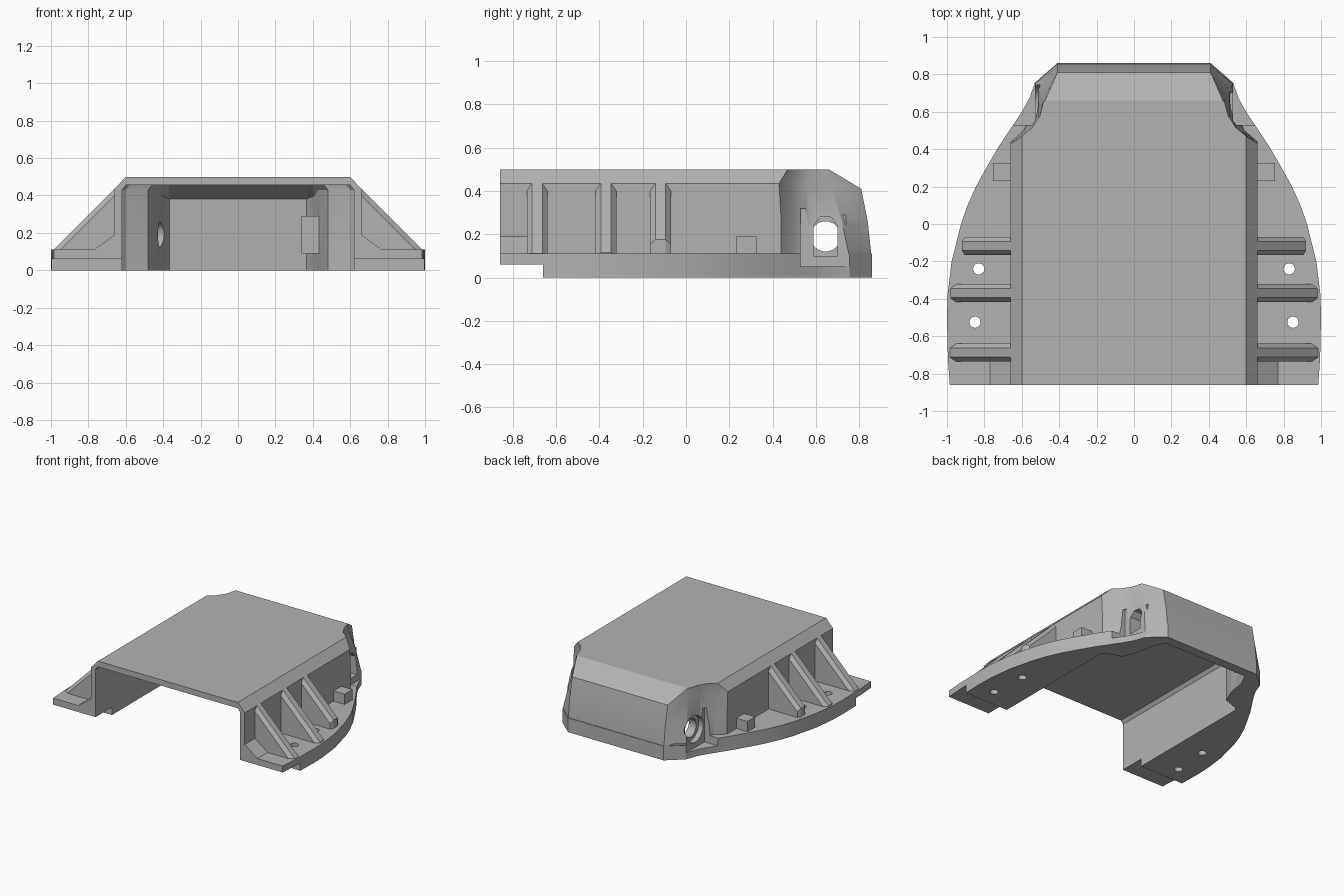
import bpy, bmesh, math

if "Cube" in bpy.data.objects:
    bpy.data.objects.remove(bpy.data.objects["Cube"])

grey = bpy.data.materials.new("plain grey")
grey.use_nodes = True
grey.diffuse_color = (0.45, 0.45, 0.45, 1)
grey.node_tree.nodes["Principled BSDF"].inputs["Base Color"].default_value = (0.45, 0.45, 0.45, 1)


def loft(name, sections):
    """Solid through matching rings of points."""
    bm = bmesh.new()
    rings = [[bm.verts.new(p) for p in s] for s in sections]
    n = len(rings[0])
    for a, b in zip(rings, rings[1:]):
        for i in range(n):
            j = (i + 1) % n
            bm.faces.new((a[i], a[j], b[j], b[i]))
    bm.faces.new(rings[0])
    bm.faces.new(rings[-1])
    bmesh.ops.recalc_face_normals(bm, faces=bm.faces)
    mesh = bpy.data.meshes.new(name)
    bm.to_mesh(mesh)
    bm.free()
    mesh.materials.append(grey)
    obj = bpy.data.objects.new(name, mesh)
    bpy.context.collection.objects.link(obj)
    return obj


def mirrored(half):
    return half + [(-p[0],) + tuple(p[1:]) for p in reversed(half)]


def level(half, z):
    return [(x, y, z) for x, y in mirrored(half)]


def box(name, x0, x1, y0, y1, z0, z1):
    ring = [(x0, y0), (x1, y0), (x1, y1), (x0, y1)]
    return loft(name, [[(x, y, z) for x, y in ring] for z in (z0, z1)])


def disc_ring(x, y, z, r, axis, n=24):
    pts = []
    for i in range(n):
        c, s = r * math.cos(math.tau * i / n), r * math.sin(math.tau * i / n)
        pts.append((x, y + c, z + s) if axis == "x" else (x + c, y + s, z))
    return pts


def combine(target, tool, operation):
    mod = target.modifiers.new(operation, 'BOOLEAN')
    mod.operation, mod.solver, mod.object = operation, 'EXACT', tool
    bpy.context.view_layer.objects.active = target
    bpy.ops.object.modifier_apply(modifier=mod.name)
    bpy.data.objects.remove(tool)


# Main cover: drafted, scooped rear corners and sloped rear edge
low = [(.66, -.86), (.66, .44), (.59, .5), (.55, .59), (.53, .75)]
mid = [(.66, -.86), (.66, .44), (.58, .495), (.525, .57), (.51, .72)]
top_side = [(.66, -.86), (.66, .43), (.57, .48), (.51, .56), (.487, .67)]
top = [(.6, -.86), (.6, .47), (.545, .515), (.503, .58), (.485, .65), (.475, .66)]
shoulder = [(x, y, .435) for x, y in top_side] + [(.41, .81, .41)]
cover = loft("cover_shell", [
    level(low + [(.41, .86)], 0),
    level(low + [(.41, .855)], .12),
    level(mid + [(.41, .84)], .26),
    mirrored(shoulder),
    level(top, .5)])

# Curved side flange
rim = [(.985, -.86), (.995, -.72), (1, -.5), (.997, -.38), (.975, -.2), (.95, -.1),
       (.925, 0), (.89, .1), (.845, .2), (.79, .3), (.72, .42), (.66, .51),
       (.6, .6), (.56, .67), (.53, .755), (.41, .86)]
combine(cover, loft("flange", [level(rim, 0), level(rim, .11)]), 'UNION')


# Sloping ribs with chamfered edges, front wedges and rear stops on each side
def rib(side, y, tip):
    rings = []
    for dy, drop in ((-.048, .035), (-.024, 0), (.024, 0), (.048, .035)):
        end = tip - drop * .4
        prof = [(.55, .08), (.55, .5 - drop), (.6, .495 - drop),
                (end, 1.095 - end - drop), (end, .08)]
        rings.append([(side * x, y + dy, z) for x, z in prof])
    return loft("rib", rings)


for side in (1, -1):
    for y, tip in ((-.688, .985), (-.37, .98), (-.118, .92)):
        combine(cover, rib(side, y, tip), 'UNION')
    wedge = [(.64, .09), (.64, .2), (.66, .19), (.77, .11), (.77, .09)]
    combine(cover, loft("wedge", [[(side * x, y, z) for x, z in wedge]
                                  for y in (-.86, -.7)]), 'UNION')
    xs = sorted((side * .64, side * .755))
    combine(cover, box("stop", *xs, .23, .325, .08, .19), 'UNION')

# Hollow interior, open at the front and below
room = [(.62, -1), (.62, .38), (.6, .4), (.48, .44), (.43, .56), (.41, .69), (.365, .79)]
roof = [(.6, -1), (.6, .38), (.58, .4), (.46, .44), (.42, .54), (.4, .61), (.37, .63)]
upper = [(x, y, .43) for x, y in room[:5]] + [(.41, .68, .4), (.365, .77, .38)]
combine(cover, loft("cavity", [level(room, -.1), mirrored(upper), level(roof, .455)]), 'DIFFERENCE')

# Raised underside at the front
combine(cover, box("step", -1.1, 1.1, -1, -.66, -.1, .06), 'DIFFERENCE')

# Inner socket housing
combine(cover, box("socket", .34, .5, .55, .74, .09, .29), 'UNION')

# Corner recesses, side openings and screw holes
slot = [(-.055, .1), (.055, .1), (.055, .24), (.025, .28), (-.025, .28), (-.055, .24)]
for side in (1, -1):
    xs = sorted((side * .53, side * .8))
    combine(cover, box("recess", *xs, .53, .78, .05, .32), 'DIFFERENCE')
    for x, y in ((.83, -.24), (.85, -.525)):
        combine(cover, loft("screw_hole", [disc_ring(side * x, y, z, .03, "z")
                                           for z in (-.1, .3)]), 'DIFFERENCE')
combine(cover, loft("slot", [[(x, .645 + y, z) for y, z in slot]
                             for x in (.2, .8)]), 'DIFFERENCE')
for r, x in ((.07, -.2), (.1, -.49)):
    combine(cover, loft("bore", [disc_ring(e, .645, .19, r, "x")
                                 for e in (x, -.8)]), 'DIFFERENCE')

# Finish
bpy.ops.object.select_all(action='DESELECT')
cover.select_set(True)
bpy.context.view_layer.objects.active = cover
bpy.ops.object.shade_smooth_by_angle(angle=math.radians(25))
